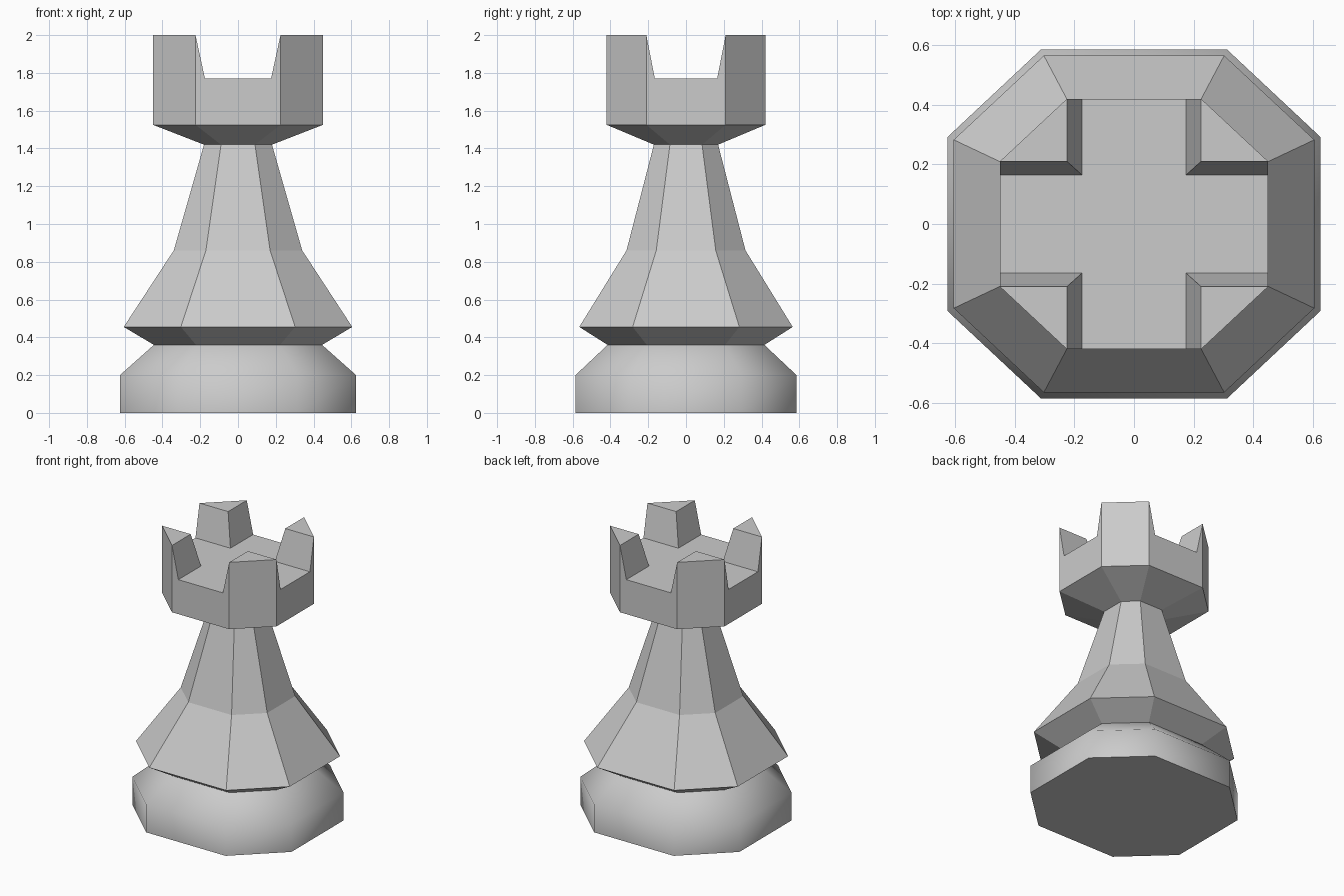
import bpy
import bmesh
import math

if "Cube" in bpy.data.objects:
    bpy.data.objects.remove(bpy.data.objects["Cube"])


def make_object(name, bm):
    bmesh.ops.recalc_face_normals(bm, faces=bm.faces[:])
    mesh = bpy.data.meshes.new(name)
    bm.to_mesh(mesh)
    bm.free()
    obj = bpy.data.objects.new(name, mesh)
    bpy.context.collection.objects.link(obj)
    return obj


def octagon(bm, hx, hy, z):
    a, b = hx / 2, hy / 2
    pts = [(hx, -b), (hx, b), (a, hy), (-a, hy),
           (-hx, b), (-hx, -b), (-a, -hy), (a, -hy)]
    return [bm.verts.new((x, y, z)) for x, y in pts]


def loft(name, profile, cap_bottom=False, cap_top=False):
    """Skin a stack of octagons given as (half width, half depth, z)."""
    bm = bmesh.new()
    rings = [octagon(bm, *p) for p in profile]
    for lo, hi in zip(rings, rings[1:]):
        for i in range(8):
            j = (i + 1) % 8
            bm.faces.new((lo[i], lo[j], hi[j], hi[i]))
    if cap_bottom:
        bm.faces.new(rings[0][::-1])
    if cap_top:
        bm.faces.new(rings[-1])
    return make_object(name, bm)


FLOOR, TOP = 1.77, 2.0
HX, HY = 0.45, 0.42

# Rounded foot, smooth around its sides
base = loft("base", [(0.625, 0.585, 0), (0.625, 0.585, 0.2), (0.445, 0.415, 0.36)],
            cap_bottom=True)
bpy.context.view_layer.objects.active = base
base.select_set(True)
bpy.ops.object.shade_smooth_by_angle(angle=math.radians(60))
base.select_set(False)

# Flared skirt, tapering stem and underside of the head
loft("stem", [(0.445, 0.415, 0.36), (0.605, 0.565, 0.455), (0.34, 0.315, 0.86),
              (0.18, 0.17, 1.42), (HX, HY, 1.525)])

# Head wall with the floor between the battlements
loft("tower_head", [(HX, HY, 1.525), (HX, HY, FLOOR)], cap_top=True)


# Battlements: wedge on each diagonal side, widening towards the floor
def battlement(name, sx, sy):
    bm = bmesh.new()
    ix, iy = 0.175, 0.165
    low = [(HX, iy), (HX, HY / 2), (HX / 2, HY), (ix, HY), (ix, iy)]
    high = [(HX, HY / 2), (HX / 2, HY), (HX / 2, HY / 2)]
    b = [bm.verts.new((sx * x, sy * y, FLOOR)) for x, y in low]
    t = [bm.verts.new((sx * x, sy * y, TOP)) for x, y in high]
    for face in ((b[0], b[1], t[0]), (b[1], b[2], t[1], t[0]), (b[2], b[3], t[1]),
                 (b[3], b[4], t[2], t[1]), (b[4], b[0], t[0], t[2]), t, b):
        bm.faces.new(face)
    make_object(name, bm)


for sx, side in ((-1, "left"), (1, "right")):
    for sy, end in ((-1, "front"), (1, "back")):
        battlement(f"battlement_{end}_{side}", sx, sy)
